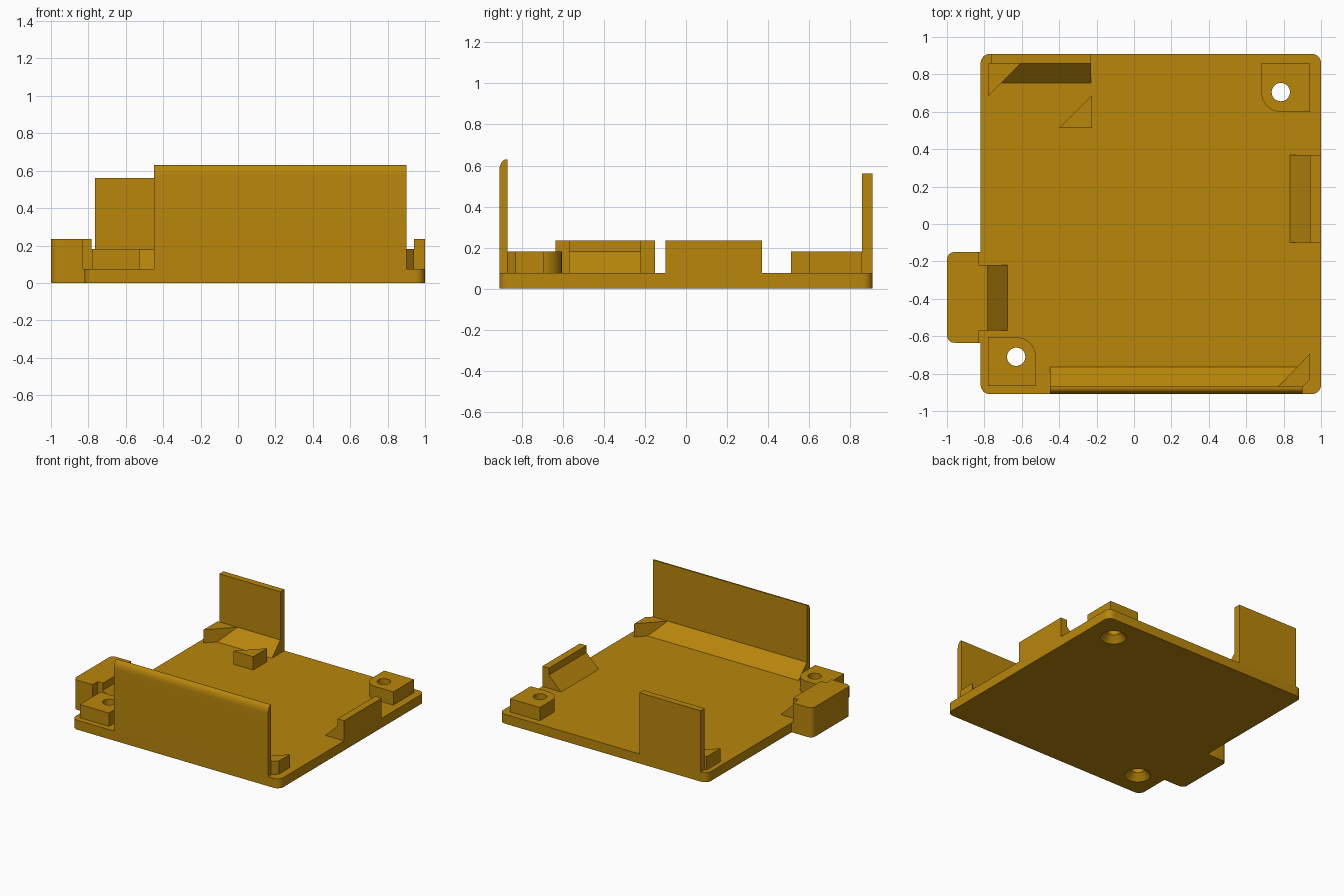
import bpy, bmesh, math
from mathutils import Vector

if "Cube" in bpy.data.objects:
    bpy.data.objects.remove(bpy.data.objects["Cube"])

BASE = 0.075     # plate thickness
LOW = 0.18       # height of bosses, corner stops and ramps
HIGH = 0.235     # height of side clips

gold = bpy.data.materials.new("dark gold plastic")
gold.diffuse_color = (0.479, 0.238, 0.0033, 1)
gold.use_nodes = True
gold.node_tree.nodes["Principled BSDF"].inputs["Base Color"].default_value = gold.diffuse_color


def loft(name, rings):
    """Solid through a list of matching closed rings of 3D points."""
    bm = bmesh.new()
    rows = [[bm.verts.new(p) for p in ring] for ring in rings]
    n = len(rows[0])
    for a, b in zip(rows, rows[1:]):
        for i in range(n):
            j = (i + 1) % n
            bm.faces.new((a[i], a[j], b[j], b[i]))
    bm.faces.new(rows[0][::-1])
    bm.faces.new(rows[-1])
    bmesh.ops.recalc_face_normals(bm, faces=bm.faces)
    me = bpy.data.meshes.new(name)
    bm.to_mesh(me)
    bm.free()
    me.materials.append(gold)
    ob = bpy.data.objects.new(name, me)
    bpy.context.collection.objects.link(ob)
    return ob


def prism_z(name, outline, z0, z1):
    return loft(name, [[(x, y, z) for x, y in outline] for z in (z0, z1)])


def prism_x(name, profile, x0, x1):
    """Extrude a (y, z) profile along x; x0/x1 may be functions of y."""
    ends = [e if callable(e) else (lambda y, e=e: e) for e in (x0, x1)]
    return loft(name, [[(e(y), y, z) for y, z in profile] for e in ends])


def prism_y(name, profile, y0, y1):
    return loft(name, [[(x, y, z) for x, z in profile] for y in (y0, y1)])


def rounded(points, steps=8):
    """Outline from (x, y, radius) corners, with square corners at radius 0."""
    out = []
    for i, (x, y, r) in enumerate(points):
        p = Vector((x, y))
        if r == 0:
            out.append((x, y))
            continue
        a = (Vector(points[i - 1][:2]) - p).normalized() * r
        b = (Vector(points[(i + 1) % len(points)][:2]) - p).normalized() * r
        for k in range(steps + 1):
            t = math.pi / 2 * k / steps
            out.append(tuple(p + a * (1 - math.sin(t)) + b * (1 - math.cos(t))))
    return out


def drill(ob, x, y):
    """Cut a screw hole, countersunk from below."""
    rings = []
    for r, z in ((0.099, -0.005), (0.049, 0.05), (0.049, 0.4)):
        rings.append([(x + r * math.cos(math.tau * i / 32),
                       y + r * math.sin(math.tau * i / 32), z) for i in range(32)])
    cutter = loft("hole_cutter", rings)
    mod = ob.modifiers.new("hole", 'BOOLEAN')
    mod.operation, mod.solver, mod.object = 'DIFFERENCE', 'EXACT', cutter
    bpy.context.view_layer.objects.active = ob
    bpy.ops.object.modifier_apply(modifier=mod.name)
    bpy.data.objects.remove(cutter)


# base plate
R = 0.05
plate = prism_z("base_plate", rounded([(-0.82, -0.91, R), (1, -0.91, R),
                                       (1, 0.91, R), (-0.82, 0.91, R)]), 0, BASE)

# screw bosses in two opposite corners
boss_front = prism_z("front_left_boss", rounded([
    (-0.78, -0.865, 0), (-0.525, -0.865, 0), (-0.525, -0.605, 0.105), (-0.78, -0.605, 0)]), BASE, LOW)
boss_back = prism_z("back_right_boss", rounded([
    (0.94, 0.858, 0), (0.68, 0.858, 0), (0.68, 0.60, 0.105), (0.94, 0.60, 0)]), BASE, LOW)
for boss, x, y in ((boss_front, -0.63, -0.71), (boss_back, 0.785, 0.705)):
    drill(plate, x, y)
    drill(boss, x, y)

# front wall with rounded outer top edge, and its inner ramp
curve = [(-0.878 - 0.032 * math.cos(t), 0.57 + 0.06 * math.sin(t))
         for t in (math.pi / 2 * k / 8 for k in range(9))]
prism_x("front_wall", [(-0.87, BASE), (-0.91, BASE)] + curve + [(-0.87, 0.63)], -0.45, 0.90)
prism_x("front_ramp", [(-0.87, BASE), (-0.87, LOW), (-0.765, BASE)],
        -0.45, lambda y: 0.77 + (y + 0.87))

# back wall and its inner ramp
prism_y("back_wall", [(-0.765, BASE), (-0.23, BASE), (-0.23, 0.56), (-0.765, 0.56)], 0.858, 0.91)
prism_x("back_ramp", [(0.858, BASE), (0.858, LOW), (0.753, BASE)],
        lambda y: -0.605 + (y - 0.858), -0.23)

# triangular corner stops
prism_z("front_right_stop", [(0.77, -0.87), (0.90, -0.87), (0.94, -0.83), (0.94, -0.695)], BASE, LOW)
prism_z("back_left_stop", [(-0.78, 0.858), (-0.78, 0.683), (-0.605, 0.858)], BASE, LOW)
prism_z("inner_stop", [(-0.40, 0.512), (-0.225, 0.512), (-0.225, 0.687)], BASE, LOW)

# right clip: upright with inner ramp
prism_y("right_clip", [(1, BASE), (1, HIGH), (0.942, HIGH), (0.942, LOW), (0.835, BASE)], -0.10, 0.37)

# left clip: outer block sitting beside the plate, tongue and ramp
prism_z("left_tab_foot", rounded([(-0.82, -0.635, 0), (-0.82, -0.15, 0),
                                  (-1, -0.15, 0.04), (-1, -0.635, 0.04)]), 0, BASE)
prism_z("left_tab_block", rounded([
    (-0.83, -0.635, 0), (-0.83, -0.57, 0), (-0.783, -0.57, 0), (-0.783, -0.22, 0),
    (-0.83, -0.22, 0), (-0.83, -0.15, 0), (-1, -0.15, 0.04), (-1, -0.635, 0.04)]), BASE, HIGH)
prism_y("left_ramp", [(-0.783, BASE), (-0.783, LOW), (-0.676, BASE)], -0.57, -0.22)

# smooth the rounded corners, keep the rest sharp
bpy.ops.object.select_all(action='DESELECT')
for ob in bpy.context.scene.objects:
    ob.select_set(True)
bpy.context.view_layer.objects.active = plate
bpy.ops.object.shade_smooth_by_angle(angle=math.radians(30))
